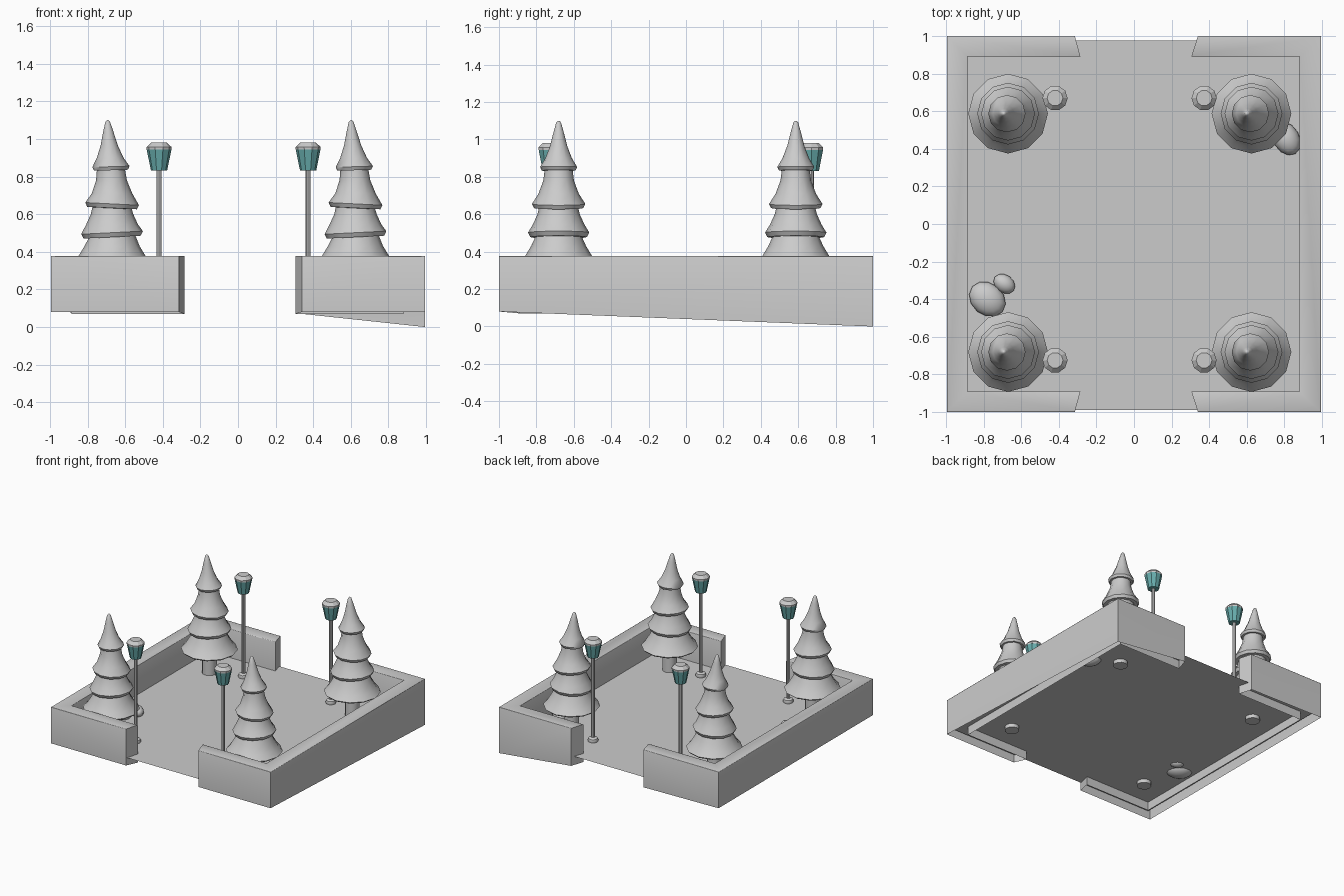
import bpy, bmesh, math

if "Cube" in bpy.data.objects:
    bpy.data.objects.remove(bpy.data.objects["Cube"])

FLOOR = 0.14

def finish(bm, name, angle=40, mat=None):
    bmesh.ops.recalc_face_normals(bm, faces=bm.faces[:])
    me = bpy.data.meshes.new(name)
    bm.to_mesh(me)
    bm.free()
    me.polygons.foreach_set("use_smooth", [True] * len(me.polygons))
    me.set_sharp_from_angle(angle=math.radians(angle))
    if mat:
        me.materials.append(mat)
    return me

def place(me, name, loc=(0, 0, 0)):
    ob = bpy.data.objects.new(name, me)
    ob.location = loc
    bpy.context.collection.objects.link(ob)
    return ob

def lathe(name, profile, sides, angle=40, mat=None):
    """Profile rows: radius, height, optional tilt along x, optional x offset."""
    bm = bmesh.new()
    rings = []
    for r, z, *extra in profile:
        tilt, dx = (extra + [0, 0])[:2]
        ring = []
        for i in range(sides):
            a = 2 * math.pi * i / sides
            x = r * math.cos(a)
            ring.append(bm.verts.new((x + dx, r * math.sin(a), z + tilt * x)))
        rings.append(ring)
    for a, b in zip(rings, rings[1:]):
        for i in range(sides):
            j = (i + 1) % sides
            bm.faces.new((a[i], a[j], b[j], b[i]))
    bm.faces.new(rings[0][::-1])
    bm.faces.new(rings[-1])
    return finish(bm, name, angle, mat)

# Floor: thin single sheet
bm = bmesh.new()
bm.faces.new([bm.verts.new((x, y, FLOOR)) for x, y in
              ((-0.97, -0.99), (0.97, -0.99), (0.97, 0.975), (-0.97, 0.975))])
place(finish(bm, "floor"), "floor")

# C-shaped boundary walls, hollow and open underneath
def wall(name, s, gap_out, gap_in, inner, back_corner_z):
    plan = [(gap_out, -1, .08), (.995, -1, .08), (.995, 1, back_corner_z), (gap_out, 1, .07),
            (gap_in, .89, .07), (inner, .89, .07), (inner, -.89, .07), (gap_in, -.89, .07)]
    bm = bmesh.new()
    low = [bm.verts.new((s * x, y, z)) for x, y, z in plan]
    top = [bm.verts.new((s * x, y, 0.378)) for x, y, z in plan]
    n = len(plan)
    for i in range(n):
        j = (i + 1) % n
        bm.faces.new((low[i], low[j], top[j], top[i]))
    # top as mitred strips
    for i in range(3):
        bm.faces.new((top[i], top[i + 1], top[6 - i], top[7 - i]))
    outer = [bm.edges.get((top[i], top[i + 1])) for i in range(3)]
    inside = [bm.edges.get((top[i], top[i + 1])) for i in range(4, 7)]
    bmesh.ops.bevel(bm, geom=outer + inside, offset=0.005, segments=2, profile=0.5, affect='EDGES')
    place(finish(bm, name, 50), name)

wall("wall_left", -1, .315, .285, .885, .08)
wall("wall_right", 1, .34, .305, .88, 0.0)

# Trees: tiered foliage with alternately tilted skirts, plus trunk
foliage = lathe("foliage", [
    (.06, .36), (.20, .325), (.212, .337), (.18, .375), (.147, .43), (.125, .478, .05),
    (.152, .478, .05), (.164, .502, .05), (.138, .545), (.113, .60), (.105, .632, -.05),
    (.132, .633, -.05), (.143, .655, -.05), (.108, .71), (.082, .78, 0, -.003),
    (.075, .834, .03, -.006), (.090, .834, .03, -.006), (.099, .853, .03, -.006),
    (.071, .90, 0, -.010), (.046, .965, 0, -.015), (.027, 1.04, 0, -.02),
    (.013, 1.09, 0, -.023), (.004, 1.1, 0, -.023)], 12, angle=50)
trunk = lathe("trunk", [(.055, .11), (.055, .38)], 12)
for sx, x in (("left", -.67), ("right", .625)):
    for sy, y in (("back", .587), ("front", -.681)):
        place(foliage, f"tree_foliage_{sx}_{sy}", (x, y, 0))
        place(trunk, f"tree_trunk_{sx}_{sy}", (x, y, 0))

# Lamps: base, pole, teal glass and cap
teal = bpy.data.materials.new("teal_glass")
teal.diffuse_color = (0.14, 0.42, 0.42, 1)
teal.use_nodes = True
teal.node_tree.nodes["Principled BSDF"].inputs["Base Color"].default_value = teal.diffuse_color
base = lathe("lamp_base", [(.038, FLOOR), (.04, .15), (.036, .165), (.022, .172)], 10)
pole = lathe("lamp_pole", [(.014, FLOOR), (.014, .84)], 8)
glass = lathe("lamp_glass", [(.043, .832), (.066, .945)], 10, angle=20, mat=teal)
cap = lathe("lamp_cap", [(.066, .943), (.067, .957), (.042, .981)], 10, angle=25)
for sx, x in (("left", -.42), ("right", .373)):
    for sy, y in (("back", .67), ("front", -.725)):
        for part in (base, pole, glass, cap):
            place(part, f"{part.name}_{sx}_{sy}", (x, y, 0))

# Flattened rocks half sunk in the floor
bm = bmesh.new()
bmesh.ops.create_uvsphere(bm, u_segments=12, v_segments=8, radius=1)
rock = finish(bm, "rock", 60)
for name, loc, size, rot in (
        ("rock_large", (-.78, -.40, .165), (.105, .085, .06), -40),
        ("rock_small", (-.69, -.318, .165), (.062, .048, .045), -35),
        ("rock_right", (.81, .455, .165), (.095, .07, .06), -60)):
    ob = place(rock, name, loc)
    ob.scale = size
    ob.rotation_euler.z = math.radians(rot)
